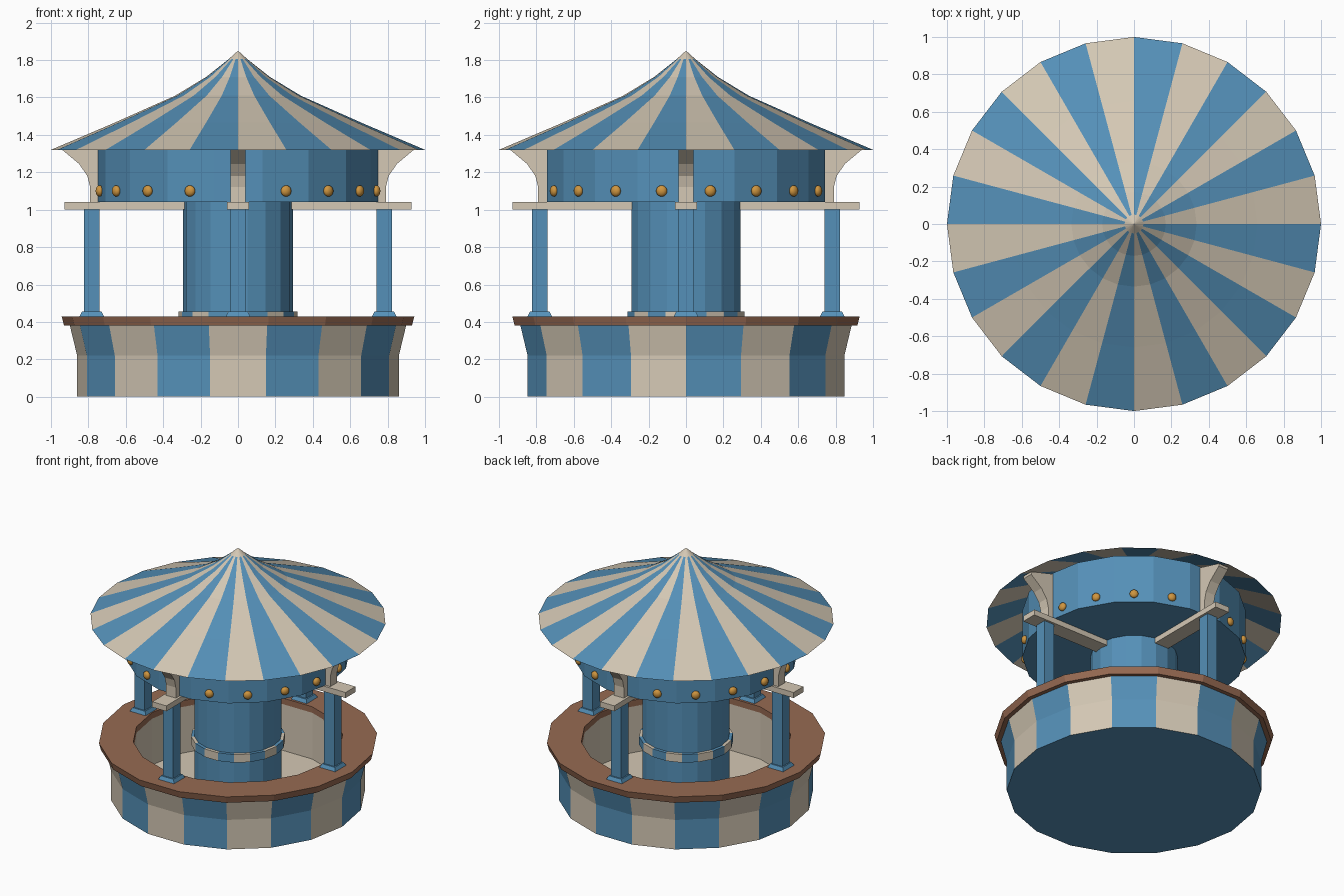
import bpy, bmesh, math
from mathutils import Matrix, Vector

if "Cube" in bpy.data.objects:
    bpy.data.objects.remove(bpy.data.objects["Cube"])


def mat(name, rgb):
    m = bpy.data.materials.new(name)
    m.diffuse_color = (*rgb, 1)
    m.use_nodes = True
    m.node_tree.nodes["Principled BSDF"].inputs["Base Color"].default_value = m.diffuse_color
    return m


BLUE = mat("blue paint", (0.09, 0.28, 0.48))
BEIGE = mat("cream paint", (0.66, 0.58, 0.46))
BROWN = mat("brown wood", (0.31, 0.145, 0.085))
GOLD = mat("gold bulb", (0.62, 0.30, 0.05))


def finish(bm, name, mats):
    me = bpy.data.meshes.new(name)
    bm.to_mesh(me)
    bm.free()
    for m in mats:
        me.materials.append(m)
    ob = bpy.data.objects.new(name, me)
    bpy.context.collection.objects.link(ob)
    return ob


def ring_pos(r, deg, z):
    """Angle 0 is the front, growing towards the right side."""
    a = math.radians(deg)
    return Vector((r * math.sin(a), -r * math.cos(a), z))


def lathe(name, profile, mats, n=18, start=-10.0, rule=lambda seg, k: 0):
    bm = bmesh.new()
    step = 360 / n
    rows = [[bm.verts.new(ring_pos(r, start + step * k, z)) for k in range(n)]
            for r, z in profile]
    for s in range(len(rows) - 1):
        a, b = rows[s], rows[s + 1]
        for k in range(n):
            j = (k + 1) % n
            f = bm.faces.new((a[k], a[j], b[j], b[k]))
            f.material_index = rule(s, k)
    bmesh.ops.remove_doubles(bm, verts=bm.verts, dist=1e-5)
    return finish(bm, name, mats)


def prism(name, loop_a, loop_b, m, turn):
    """Solid between two matching loops, turned about the centre."""
    bm = bmesh.new()
    a = [bm.verts.new(p) for p in loop_a]
    b = [bm.verts.new(p) for p in loop_b]
    bm.faces.new(a)
    bm.faces.new(b)
    for i in range(len(a)):
        j = (i + 1) % len(a)
        bm.faces.new((a[i], a[j], b[j], b[i]))
    bmesh.ops.recalc_face_normals(bm, faces=bm.faces)
    bm.transform(Matrix.Rotation(math.radians(turn), 4, 'Z'))
    return finish(bm, name, [m])


def rect(x0, x1, hw, z):
    return [(x0, -hw, z), (x1, -hw, z), (x1, hw, z), (x0, hw, z)]


# striped booth wall with floor
lathe("booth_base",
      [(0, 0), (0.86, 0), (0.86, 0.22), (0.90, 0.385), (0.71, 0.385), (0.71, 0.04), (0, 0.04)],
      [BEIGE, BLUE],
      rule=lambda s, k: 1 if s == 0 else (k % 2 if s in (1, 2) else 0))

# wooden counter ring
lathe("counter",
      [(0.71, 0.38), (0.93, 0.38), (0.943, 0.43), (0.71, 0.43), (0.71, 0.38)], [BROWN])

# central column and its striped collar
lathe("column", [(0.295, 0.04), (0.295, 1.05)], [BLUE])
lathe("column_collar",
      [(0.29, 0.395), (0.318, 0.395), (0.318, 0.455), (0.29, 0.455)],
      [BEIGE, BLUE], rule=lambda s, k: k % 2)

# drum under the roof
lathe("roof_drum", [(0, 1.04), (0.755, 1.04), (0.755, 1.40)], [BLUE])

# striped roof with plain tip
lathe("roof",
      [(1.0, 1.32), (0.66, 1.465), (0.335, 1.61), (0.17, 1.71), (0.05, 1.805), (0, 1.85)],
      [BEIGE, BLUE], n=24, start=0,
      rule=lambda s, k: 0 if s == 4 else k % 2)

# posts, feet, beams and curved brackets on four sides
bracket = [(0.72, 1.04), (0.79, 1.04), (0.79, 1.12), (0.805, 1.18),
           (0.85, 1.245), (0.94, 1.32), (0.94, 1.34), (0.72, 1.40)]
for i, side in enumerate(("right", "back", "left", "front")):
    t = 90 * i
    prism(side + "_post", rect(0.74, 0.824, 0.042, 0.43),
          rect(0.74, 0.824, 0.042, 1.01), BLUE, t)
    prism(side + "_post_foot", rect(0.717, 0.847, 0.065, 0.43),
          rect(0.73, 0.834, 0.052, 0.455), BLUE, t)
    prism(side + "_beam", rect(0.28, 0.928, 0.058, 1.0),
          rect(0.28, 0.928, 0.058, 1.041), BEIGE, t)
    prism(side + "_bracket", [(r, -0.04, z) for r, z in bracket],
          [(r, 0.04, z) for r, z in bracket], BEIGE, t)

# gold bulbs on the drum, left out behind the front and back brackets
for k in range(18):
    if k in (0, 9):
        continue
    bm = bmesh.new()
    bmesh.ops.create_uvsphere(bm, u_segments=12, v_segments=8, radius=0.03)
    bm.transform(Matrix.Translation(ring_pos(0.752, 20 * k, 1.1))
                 @ Matrix.Rotation(math.radians(20 * k), 4, 'Z')
                 @ Matrix.Diagonal((1, 0.7, 1, 1)))
    for f in bm.faces:
        f.smooth = True
    finish(bm, f"bulb_{k}", [GOLD])
